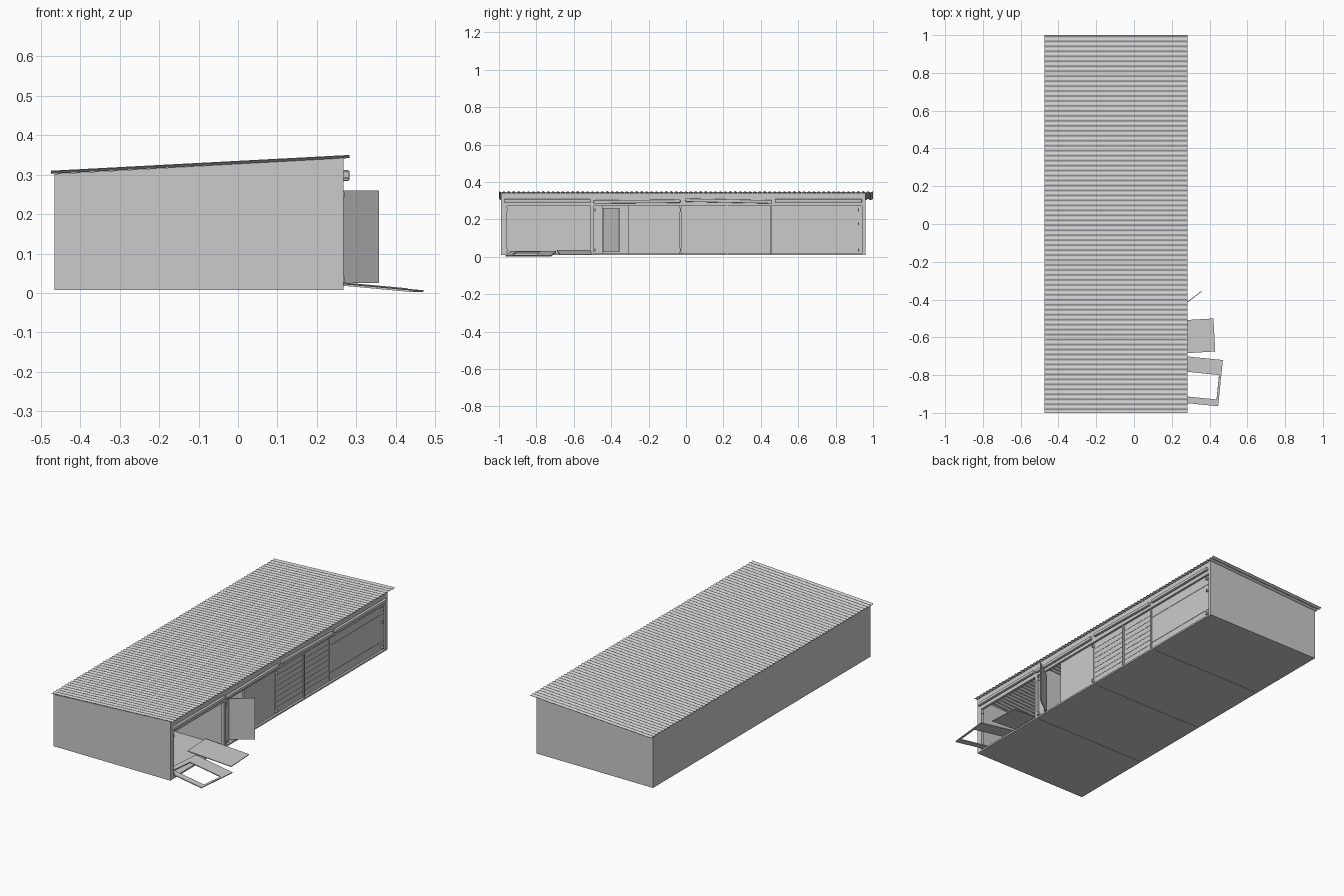
import bpy, bmesh, math
from mathutils import Matrix, Vector

if "Cube" in bpy.data.objects:
    bpy.data.objects.remove(bpy.data.objects["Cube"])

XB, XF = -0.465, 0.268          # back and open front of the shed
Y0, Y1 = -0.99, 0.96            # end walls
SEAMS = [Y0, -0.495, -0.015, 0.475, Y1]


def finish(name, bm):
    bmesh.ops.recalc_face_normals(bm, faces=bm.faces[:])
    me = bpy.data.meshes.new(name)
    bm.to_mesh(me)
    bm.free()
    ob = bpy.data.objects.new(name, me)
    bpy.context.collection.objects.link(ob)
    return ob


def boxes(name, specs, mat=Matrix()):
    """One object from boxes given as (x0, x1, y0, y1, z0, z1)."""
    bm = bmesh.new()
    for x0, x1, y0, y1, z0, z1 in specs:
        m = mat @ Matrix.Translation(((x0 + x1) / 2, (y0 + y1) / 2, (z0 + z1) / 2))
        m = m @ Matrix.Diagonal((x1 - x0, y1 - y0, z1 - z0, 1))
        bmesh.ops.create_cube(bm, size=1, matrix=m)
    return finish(name, bm)


def prism(name, profile, ya, yb):
    """Extrude an x-z profile along y."""
    bm = bmesh.new()
    f = bm.faces.new([bm.verts.new((x, ya, z)) for x, z in profile])
    r = bmesh.ops.extrude_face_region(bm, geom=[f])
    verts = [v for v in r["geom"] if isinstance(v, bmesh.types.BMVert)]
    bmesh.ops.translate(bm, verts=verts, vec=(0, yb - ya, 0))
    return finish(name, bm)


# Corrugated sloping roof sheet
bm = bmesh.new()
waves, seg = 76, 8
rows = []
for i in range(waves * seg + 1):
    y = -1 + 2 * i / (waves * seg)
    h = 0.0032 * math.cos(2 * math.pi * i / seg)
    rows.append([bm.verts.new((x, y, z + h + t)) for x, z, t in
                 ((-0.475, 0.3055, 0), (0.283, 0.3455, 0),
                  (0.283, 0.3455, 0.0015), (-0.475, 0.3055, 0.0015))])
for a, b in zip(rows, rows[1:]):
    for k in range(4):
        n = (k + 1) % 4
        bm.faces.new((a[k], a[n], b[n], b[k]))
bm.faces.new(rows[0])
bm.faces.new(rows[-1])
roof = finish("corrugated_roof", bm)
bpy.context.view_layer.objects.active = roof
roof.select_set(True)
bpy.ops.object.shade_smooth_by_angle(angle=math.radians(50))
roof.select_set(False)

# End walls and partitions between the four bays
side = [(XB, 0.008), (XF, 0.008), (XF, 0.342), (XB, 0.302)]
inner = [(XB + 0.008, 0.01), (0.255, 0.01), (0.255, 0.341), (XB + 0.008, 0.302)]
prism("end_wall_front", side, Y0, Y0 + 0.012)
prism("end_wall_back", side, Y1 - 0.012, Y1)
for y in SEAMS[1:-1]:
    prism("partition", inner, y - 0.005, y + 0.005)

# Rear wall and floor slabs
boxes("rear_wall", [(XB, XB + 0.01, Y0, Y1, 0.008, 0.302)])
for a, b in zip(SEAMS, SEAMS[1:]):
    boxes("floor_slab", [(XB, XF - 0.002, a + 0.001, b - 0.001, 0.008, 0.016)])

# Front frame: header, sill, corner posts and door post
boxes("front_frame", [
    (0.254, XF, Y0, Y1, 0.27, 0.342),
    (0.25, XF, Y0, Y1, 0.008, 0.017),
    (0.25, XF, Y0, -0.957, 0.008, 0.27),
    (0.25, XF, 0.942, Y1, 0.008, 0.27),
    (0.25, XF, -0.51, -0.492, 0.008, 0.27)])

# Sliding rails with rounded fronts above each bay, two hanging crooked
for y, z, tilt in ((-0.742, 0.299, 0), (-0.262, 0.295, 0.009),
                   (0.228, 0.298, -0.02), (0.708, 0.299, 0)):
    m = (Matrix.Translation((0.274, y, z)) @ Matrix.Rotation(tilt, 4, 'X'))
    rail = boxes("door_rail", [(-0.008, 0.009, -0.232, 0.232, -0.009, 0.009)], m)
    bev = rail.modifiers.new("rounding", 'BEVEL')
    bev.width, bev.segments = 0.004, 2

# Closed wall panels and door leaves
leaves = [(-0.492, -0.447), (-0.31, -0.032), (-0.028, 0.217),
          (0.223, 0.452), (0.456, 0.942)]
for a, b in leaves:
    boxes("door_leaf", [(0.246, 0.256, a, b, 0.017, 0.27)])

# Horizontal planks on the two boarded leaves, plain strips on the last
for a, b in leaves[2:4]:
    boxes("door_planks", [(0.255, 0.2575, a + 0.006, b - 0.006,
                           0.024 + 0.03 * i, 0.052 + 0.03 * i) for i in range(8)])
boxes("door_strips", [(0.255, 0.258, 0.462, 0.936, z, z + 0.004) for z in (0.06, 0.215)])
boxes("leaf_cover_strip", [(0.254, 0.264, 0.216, 0.224, 0.017, 0.27)])

# Small hinges and bolts on the frame
boxes("hinges", [(0.255, 0.27, y - 0.003, y + 0.003, z - 0.008, z + 0.008)
                 for y in (-0.957, -0.486, -0.03, 0.922) for z in (0.035, 0.25)])
boxes("latch", [(0.255, 0.267, 0.919, 0.925, 0.17, 0.182)])

# Narrow door standing ajar
m = Matrix.Translation((0.243, -0.443, 0)) @ Matrix.Rotation(math.radians(37), 4, 'Z')
boxes("ajar_door", [(0, 0.142, -0.002, 0.002, 0.025, 0.26)], m)


# Fallen doors lying out of the first bay; local -x runs up into the shed
def fallen(x, y, z, turn):
    return (Matrix.Translation((x, y, z)) @ Matrix.Rotation(math.radians(turn), 4, 'Z')
            @ Matrix.Rotation(math.radians(5.2), 4, 'Y'))


boxes("fallen_panel", [(-0.265, 0, 0, 0.175, 0, 0.004)], fallen(0.43, -0.675, 0.008, 3.3))
boxes("fallen_frame", [
    (-0.25, 0, 0, 0.035, 0, 0.005),
    (-0.25, 0, 0.165, 0.246, 0, 0.005),
    (-0.012, 0, 0.035, 0.165, 0, 0.005),
    (-0.25, -0.22, 0.035, 0.165, 0, 0.005)], fallen(0.445, -0.965, 0.002, -5.8))
